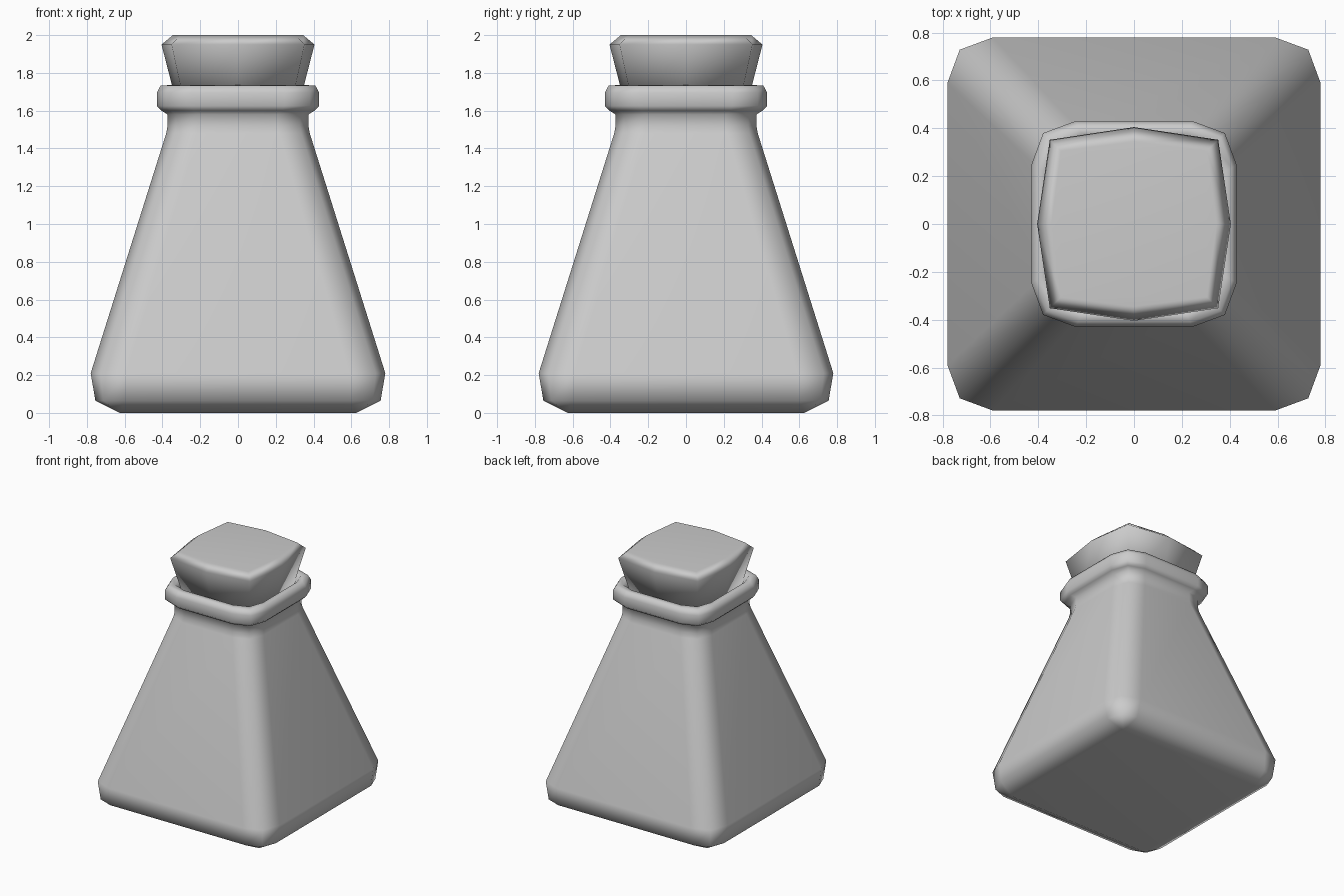
import bpy, bmesh

if "Cube" in bpy.data.objects:
    bpy.data.objects.remove(bpy.data.objects["Cube"])


def rounded_square(h, c):
    """Square of half-width h whose corners start at c, with one point mid-corner."""
    d = h - (h - c) * 0.27
    pts = []
    x = [(h, c), (d, d), (c, h)]
    for _ in range(4):
        pts += x
        x = [(-b, a) for a, b in x]
    return pts


def bulged_square(k, side):
    """Octagon with points at the corners (k, k) and side middles (side, 0)."""
    return [(side, 0), (k, k), (0, side), (-k, k),
            (-side, 0), (-k, -k), (0, -side), (k, -k)]


def loft(name, sections):
    bm = bmesh.new()
    rings = [[bm.verts.new((x, y, z)) for x, y in pts] for z, pts in sections]
    n = len(rings[0])
    for a, b in zip(rings, rings[1:]):
        for i in range(n):
            j = (i + 1) % n
            bm.faces.new((a[i], a[j], b[j], b[i]))
    bm.faces.new(rings[0][::-1])
    bm.faces.new(rings[-1])
    bmesh.ops.remove_doubles(bm, verts=bm.verts, dist=0.0005)
    bmesh.ops.recalc_face_normals(bm, faces=bm.faces)
    for f in bm.faces:
        f.smooth = True
    mesh = bpy.data.meshes.new(name)
    bm.to_mesh(mesh)
    bm.free()
    obj = bpy.data.objects.new(name, mesh)
    bpy.context.collection.objects.link(obj)
    obj.modifiers.new("even_shading", 'WEIGHTED_NORMAL')
    return obj


# Bottle: height, half-width, corner start (bevelled base, taper, neck, rolled lip)
profile = [
    (0.00, 0.625, 0.625), (0.065, 0.755, 0.60), (0.21, 0.78, 0.59),
    (1.48, 0.38, 0.215), (1.52, 0.373, 0.21), (1.58, 0.373, 0.21),
    (1.60, 0.405, 0.235), (1.625, 0.43, 0.245), (1.695, 0.43, 0.245),
    (1.732, 0.41, 0.235), (1.735, 0.37, 0.215), (1.70, 0.34, 0.20),
    (1.64, 0.33, 0.19),
]
loft("bottle", [(z, rounded_square(h, c)) for z, h, c in profile])

# Stopper: height, corner, side middle
stopper = [(1.60, 0.275, 0.315), (1.95, 0.352, 0.405), (2.00, 0.305, 0.345)]
loft("stopper", [(z, bulged_square(k, s)) for z, k, s in stopper])
